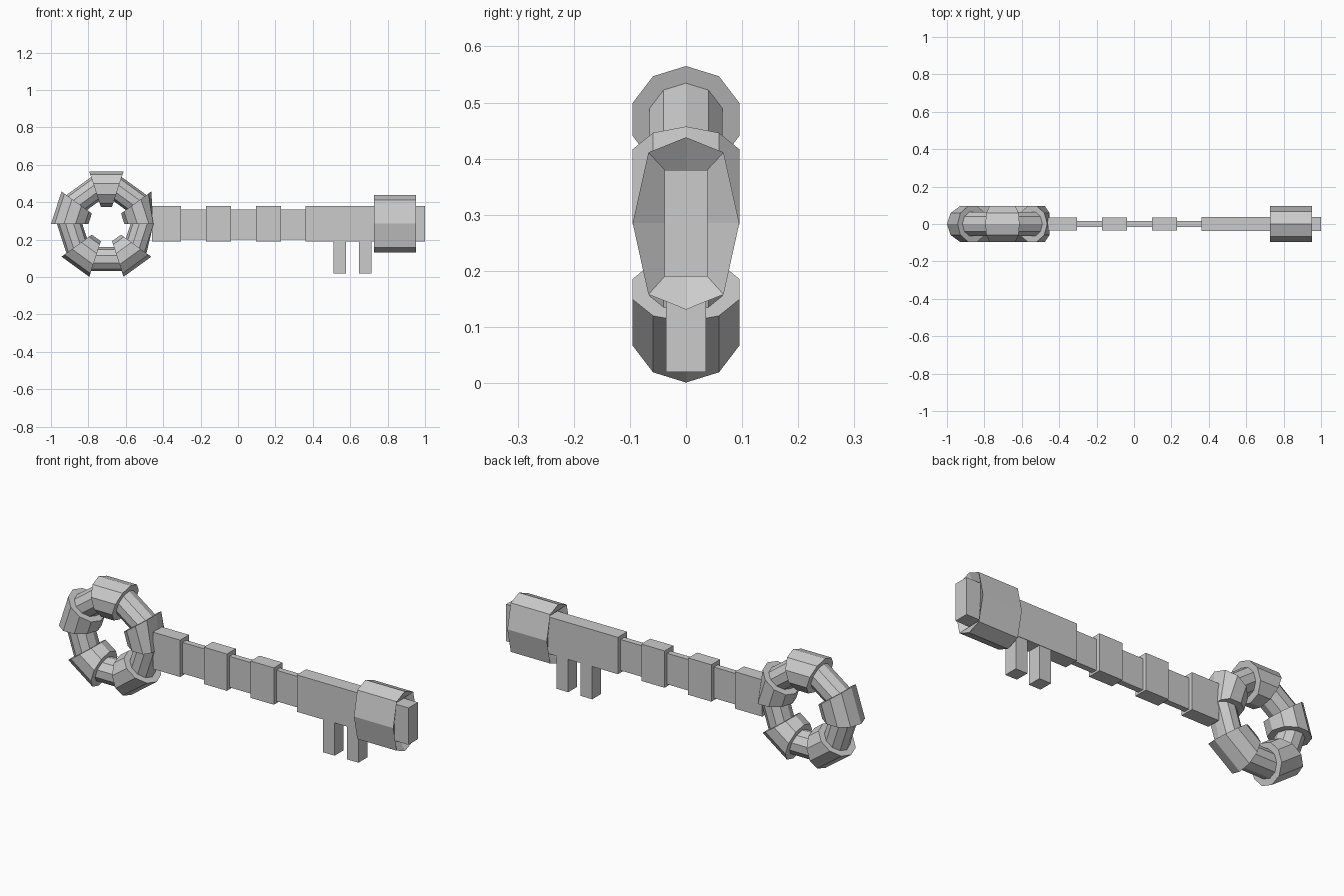
import bpy
from math import cos, sin, radians

if "Cube" in bpy.data.objects:
    bpy.data.objects.remove(bpy.data.objects["Cube"])

CX, CZ, RING_R, JOINT_X = -0.7035, 0.283, 0.1965, -0.452


def make(name, verts, faces):
    mesh = bpy.data.meshes.new(name)
    mesh.from_pydata(verts, [], faces)
    obj = bpy.data.objects.new(name, mesh)
    bpy.context.collection.objects.link(obj)
    return obj


def box(name, x0, x1, y, z0, z1):
    v = [(x, s * y, z) for x in (x0, x1) for s in (-1, 1) for z in (z0, z1)]
    make(name, v, [(0, 1, 3, 2), (4, 6, 7, 5), (0, 4, 5, 1),
                   (2, 3, 7, 6), (0, 2, 6, 4), (1, 5, 7, 3)])


def bridge(loops, n, closed=False):
    faces = []
    for a in range(loops if closed else loops - 1):
        b = (a + 1) % loops
        for i in range(n):
            j = (i + 1) % n
            faces.append((a * n + i, a * n + j, b * n + j, b * n + i))
    return faces


def ring_piece(name, angles, r, closed=False):
    # ten-sided tube following the ring, flattened where it meets the shaft
    n, verts = 10, []
    for a in angles:
        for i in range(n):
            t = radians(36 * i)
            d = RING_R + r * cos(t)
            x = CX + d * cos(radians(a))
            verts.append((min(x, JOINT_X), r * sin(t), CZ + d * sin(radians(a))))
    faces = bridge(len(angles), n, closed)
    if not closed:
        m = (len(angles) - 1) * n
        faces += [tuple(range(n))[::-1], tuple(range(m, m + n))]
    faces = [tuple(reversed(f)) for f in faces]
    make(name, verts, faces)


# Bow: thin ring with five thick collars
ring_piece("bow_ring", [36 * k for k in range(10)], 0.068, True)
for k in range(5):
    ring_piece(f"bow_collar_{k}", [72 * k, 72 * k + 36], 0.1)

# Shaft core and raised bands
box("shaft_core", -0.46, 0.37, 0.015, 0.20, 0.36)
for i, (x0, x1) in enumerate([(-0.46, -0.305), (-0.17, -0.038), (0.097, 0.23)]):
    box(f"shaft_band_{i}", x0, x1, 0.036, 0.19, 0.38)
box("bit_block", 0.362, 1.0, 0.038, 0.19, 0.38)

# Teeth
for i, (x0, x1) in enumerate([(0.51, 0.577), (0.647, 0.713)]):
    box(f"tooth_{i}", x0, x1, 0.036, 0.02, 0.20)

# Tip collar: faceted sleeve with ends recessed toward the block
outer = [(0, .438), (.067, .411), (.095, .285), (.067, .158),
         (0, .131), (-.067, .158), (-.095, .285), (-.067, .411)]
inner = [(0, .38), (.038, .38), (.038, .285), (.038, .19),
         (0, .19), (-.038, .19), (-.038, .285), (-.038, .38)]
loops = [(0.76, inner), (0.728, outer), (0.953, outer), (0.92, inner)]
verts = [(x, y, z) for x, prof in loops for y, z in prof]
make("tip_collar", verts, [f[::-1] for f in bridge(4, 8)])
